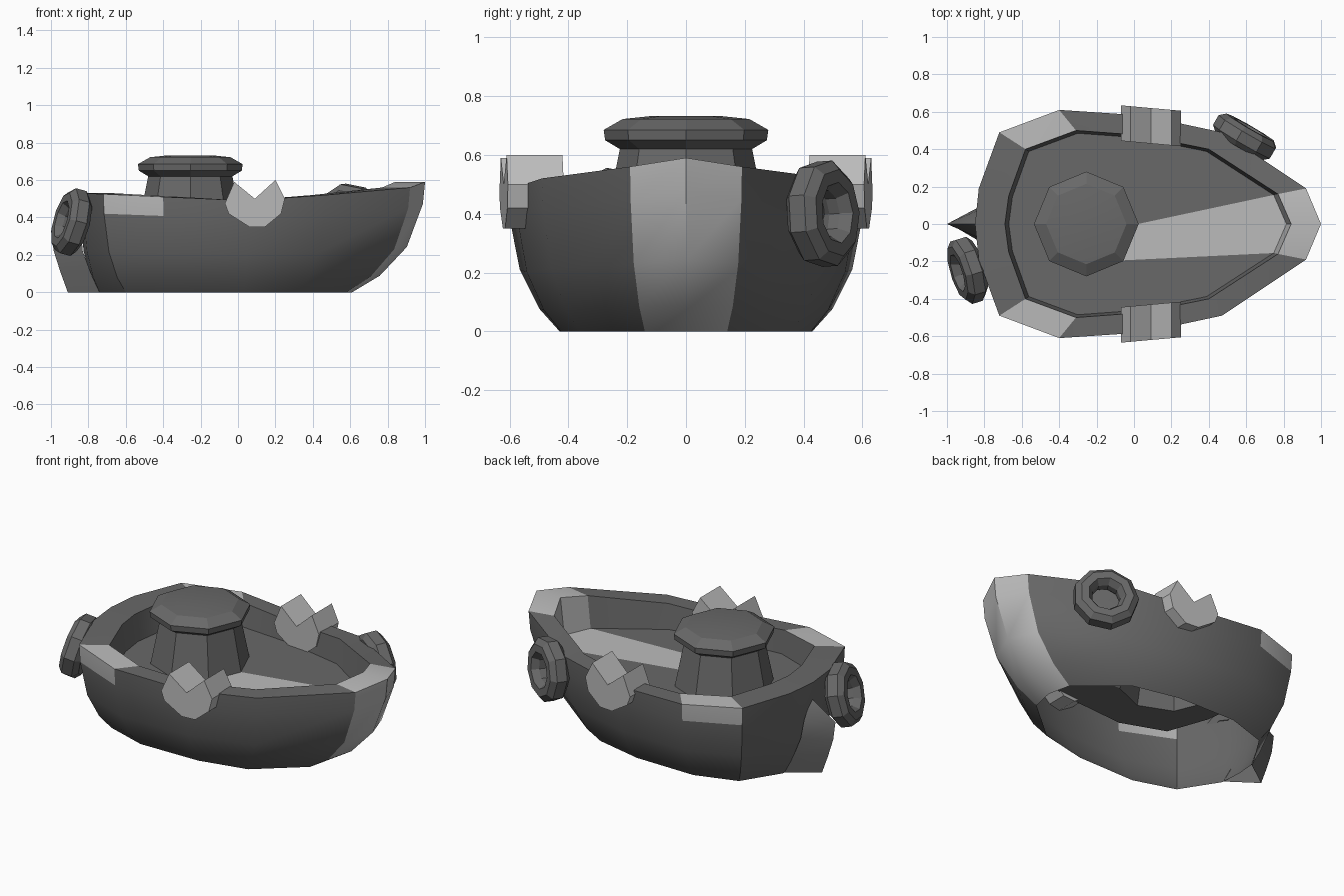
import bpy, bmesh, math
from mathutils import Vector, Matrix

if "Cube" in bpy.data.objects:
    bpy.data.objects.remove(bpy.data.objects["Cube"])


def material(name, v):
    m = bpy.data.materials.new(name)
    m.diffuse_color = (v, v, v, 1)
    m.use_nodes = True
    m.node_tree.nodes["Principled BSDF"].inputs["Base Color"].default_value = m.diffuse_color
    return m


DARK, LIGHT = material("dark_grey", 0.14), material("light_grey", 0.5)


def finish(bm, name, mats, angle=None, normals=True):
    if normals:
        bmesh.ops.recalc_face_normals(bm, faces=bm.faces)
    me = bpy.data.meshes.new(name)
    bm.to_mesh(me)
    bm.free()
    ob = bpy.data.objects.new(name, me)
    bpy.context.collection.objects.link(ob)
    for m in mats:
        me.materials.append(m)
    if angle:
        bpy.ops.object.select_all(action='DESELECT')
        ob.select_set(True)
        bpy.context.view_layer.objects.active = ob
        bpy.ops.object.shade_smooth_by_angle(angle=math.radians(angle))
    return ob


def full_ring(half):
    """Half outline (bow to stern) mirrored to a closed outline."""
    return half + [(x, -y, z) for x, y, z in half[-2:0:-1]]


def skin(bm, a, b):
    n = len(a)
    return [bm.faces.new((a[i], a[(i + 1) % n], b[(i + 1) % n], b[i])) for i in range(n)]


def ring_of(bm, pts):
    return [bm.verts.new(p) for p in pts]


def lathe(bm, profile, n, closed=False):
    rings = [ring_of(bm, [(r * math.cos(2 * math.pi * i / n), r * math.sin(2 * math.pi * i / n), z)
                          for i in range(n)]) for r, z in profile]
    for a, b in zip(rings, rings[1:] + (rings[:1] if closed else [])):
        skin(bm, a, b)
    if not closed:
        bm.faces.new(rings[-1])


# Hull outlines: rail, its inner edge and the open bottom, bow to stern
rail = [(1, 0, .59), (.92, .19, .56), (.47, .49, .52), (.05, .58, .49),
        (-.4, .61, .51), (-.72, .49, .525), (-.83, .19, .53), (-.85, 0, .53)]
inner = [(.84, 0), (.77, .16), (.4, .4), (.03, .475), (-.31, .5), (-.58, .4), (-.67, .15), (-.69, 0)]
bottom = [(.61, 0), (.58, .14), (.32, .36), (.03, .425), (-.35, .43), (-.6, .35), (-.74, .13), (-.75, 0)]
rows = [(0, 0), (.15, .38), (.41, .75), (.8, .97), (1, 1)]
CABIN_X, DECK_Z = -.255, .37

# Hull with rail, inner wall and deck around the cabin opening
bm = bmesh.new()
rings = []
for f, w in rows:
    rings.append(ring_of(bm, full_ring([(b[0] + (r[0] - b[0]) * w, b[1] + (r[1] - b[1]) * w, r[2] * f)
                                        for b, r in zip(bottom, rail)])))
rings.append(ring_of(bm, full_ring([(x, y, r[2]) for (x, y), r in zip(inner, rail)])))
rings.append(ring_of(bm, full_ring([(x * .97, y * .97, DECK_Z) for x, y in inner])))
for k, (a, b) in enumerate(zip(rings, rings[1:])):
    for i, f in enumerate(skin(bm, a, b)):
        bow = i in (0, 13)
        quarter = i in (4, 9) and k in (3, 4)
        f.material_index = int(bow or quarter)
hole = ring_of(bm, [(CABIN_X + .275 * math.cos(i * math.pi / 4), .275 * math.sin(i * math.pi / 4), DECK_Z)
                    for i in range(8)])
edges = [bm.edges.get((rings[-1][i], rings[-1][i - 1])) for i in range(14)]
edges += [bm.edges.new((hole[i], hole[i - 1])) for i in range(8)]
bmesh.ops.bridge_loops(bm, edges=edges)
finish(bm, "hull", [DARK, LIGHT], 32)

# Cabin with an overhanging roof, open underneath
bm = bmesh.new()
lathe(bm, [(.275, DECK_Z), (.225, .62), (.275, .65), (.28, .685), (.215, .722), (.12, .732)], 8)
cabin = finish(bm, "cabin", [DARK], 20)
cabin.location.x = CABIN_X

# Stern fin: a wedge closing on the stern
bm = bmesh.new()
prev = None
for z, tip, base, w in [(0, -.91, -.74, .12), (.11, -.95, -.79, .1), (.22, -.985, -.83, .09), (.33, -1, -.84, .07)]:
    cur = ring_of(bm, [(base, w, z), (tip, 0, z), (base, -w, z)])
    if prev:
        for i in (0, 1):
            bm.faces.new((prev[i], prev[i + 1], cur[i + 1], cur[i]))
    prev = cur
top = bm.verts.new((-.84, 0, .43))
bm.faces.new((prev[0], prev[1], top))
bm.faces.new((prev[1], prev[2], top))
finish(bm, "stern_fin", [DARK], 32)

# Notched blocks on both rails
notch = [(-.02, .59), (.09, .5), (.2, .6), (.25, .5), (.23, .42), (.145, .35), (.06, .35), (-.05, .42), (-.07, .475)]
for side, label in ((1, "left"), (-1, "right")):
    bm = bmesh.new()
    ends = [ring_of(bm, [(x, side * (y - .09 * (x - .09)), z) for x, z in notch]) for y in (.43, .62)]
    skin(bm, *ends)
    for e in ends:
        bm.faces.new(e)
    finish(bm, label + "_rail_block", [LIGHT])

# Fender rings hung on the hull
for name, pos, axis in (("stern_fender", (-.89, -.245, .375), (-.92, -.28, .25)),
                        ("bow_fender", (.595, .465, .4), (.5, .86, .06))):
    bm = bmesh.new()
    lathe(bm, [(.182, -.03), (.182, .03), (.15, .058), (.105, .058), (.08, .02), (.08, -.02),
               (.105, -.058), (.15, -.058)], 9, closed=True)
    ob = finish(bm, name, [DARK])
    ob.rotation_euler = Vector(axis).to_track_quat('Z', 'Y').to_euler()
    ob.location = pos
